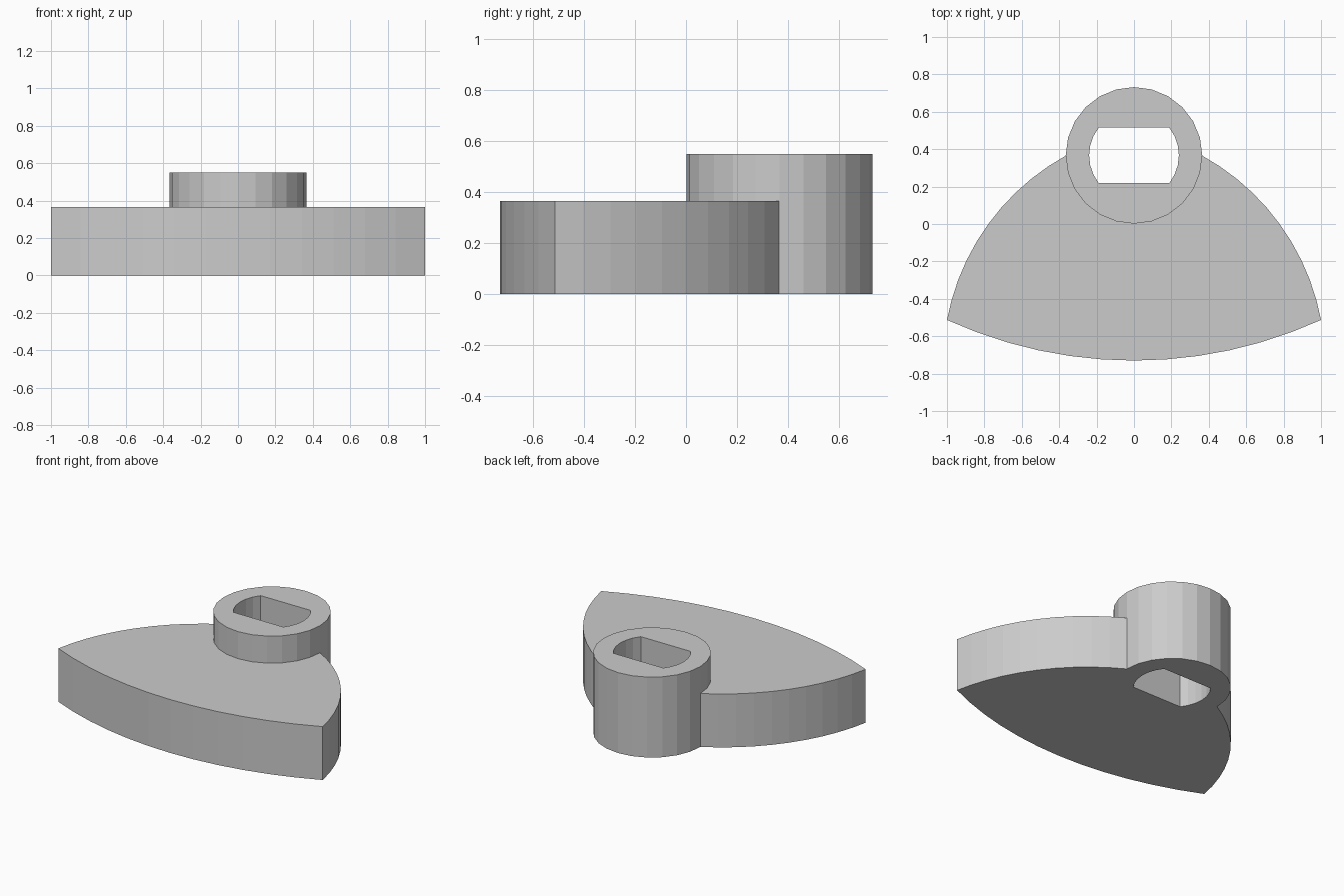
import bpy, bmesh, math
from mathutils import Vector

cube = bpy.data.objects.get("Cube")
if cube:
    bpy.data.objects.remove(cube, do_unlink=True)

grey = bpy.data.materials.new("light_grey")
grey.use_nodes = True
grey.diffuse_color = (0.6, 0.6, 0.6, 1)
grey.node_tree.nodes["Principled BSDF"].inputs["Base Color"].default_value = (0.6, 0.6, 0.6, 1)

PLATE_H, BOSS_H = 0.365, 0.55
CENTRE_Y, BOSS_R, HOLE_R, FLAT = 0.367, 0.365, 0.24, 0.148


def arc(a, via, b, steps):
    """Points on the circle through a, via and b, from a to b."""
    a, via, b = Vector(a), Vector(via), Vector(b)
    u, v = via - a, b - a
    d = 2 * (u.x * v.y - u.y * v.x)
    c = a + Vector((v.y * u.dot(u) - u.y * v.dot(v), u.x * v.dot(v) - v.x * u.dot(u))) / d
    r = (a - c).length
    start = math.atan2(a.y - c.y, a.x - c.x)
    end = math.atan2(b.y - c.y, b.x - c.x)
    sweep = (end - start + math.pi) % (2 * math.pi) - math.pi
    return [(c.x + r * math.cos(start + sweep * i / steps),
             c.y + r * math.sin(start + sweep * i / steps)) for i in range(steps + 1)]


def prism(name, outline, z0, z1):
    bm = bmesh.new()
    face = bm.faces.new([bm.verts.new((x, y, z0)) for x, y in outline])
    out = bmesh.ops.extrude_face_region(bm, geom=[face])
    bmesh.ops.translate(bm, vec=(0, 0, z1 - z0),
                        verts=[g for g in out["geom"] if isinstance(g, bmesh.types.BMVert)])
    bmesh.ops.recalc_face_normals(bm, faces=bm.faces)
    mesh = bpy.data.meshes.new(name)
    bm.to_mesh(mesh)
    bm.free()
    mesh.materials.append(grey)
    obj = bpy.data.objects.new(name, mesh)
    bpy.context.collection.objects.link(obj)
    return obj


def combine(target, other, operation):
    mod = target.modifiers.new(operation.lower(), 'BOOLEAN')
    mod.operation, mod.solver, mod.object = operation, 'EXACT', other
    bpy.context.view_layer.objects.active = target
    bpy.ops.object.modifier_apply(modifier=mod.name)
    bpy.data.objects.remove(other, do_unlink=True)


# Fan-shaped plate with a bowed front and two bowed sides
front = arc((-1, -0.513), (0, -0.73), (1, -0.513), 12)
side = arc((1, -0.513), (0.779, 0), (0.362, CENTRE_Y), 10)
mirrored = [(-x, y) for x, y in reversed(side)]
body = prism("lever_body", front + side[1:] + mirrored[:-1], 0, PLATE_H)

# Round boss at the back
ring = [2 * math.pi * i / 24 for i in range(24)]
boss = prism("boss", [(BOSS_R * math.cos(t), CENTRE_Y + BOSS_R * math.sin(t)) for t in ring], 0, BOSS_H)
combine(body, boss, 'UNION')

# Shaft hole with two flats
half = math.asin(FLAT / HOLE_R)
angles = [half * (i / 3 - 1) for i in range(7)]
angles += [t + math.pi for t in angles]
hole = prism("shaft_hole", [(HOLE_R * math.cos(t), CENTRE_Y + HOLE_R * math.sin(t)) for t in angles], -0.2, 0.8)
hole.hide_render = True
combine(body, hole, 'DIFFERENCE')
